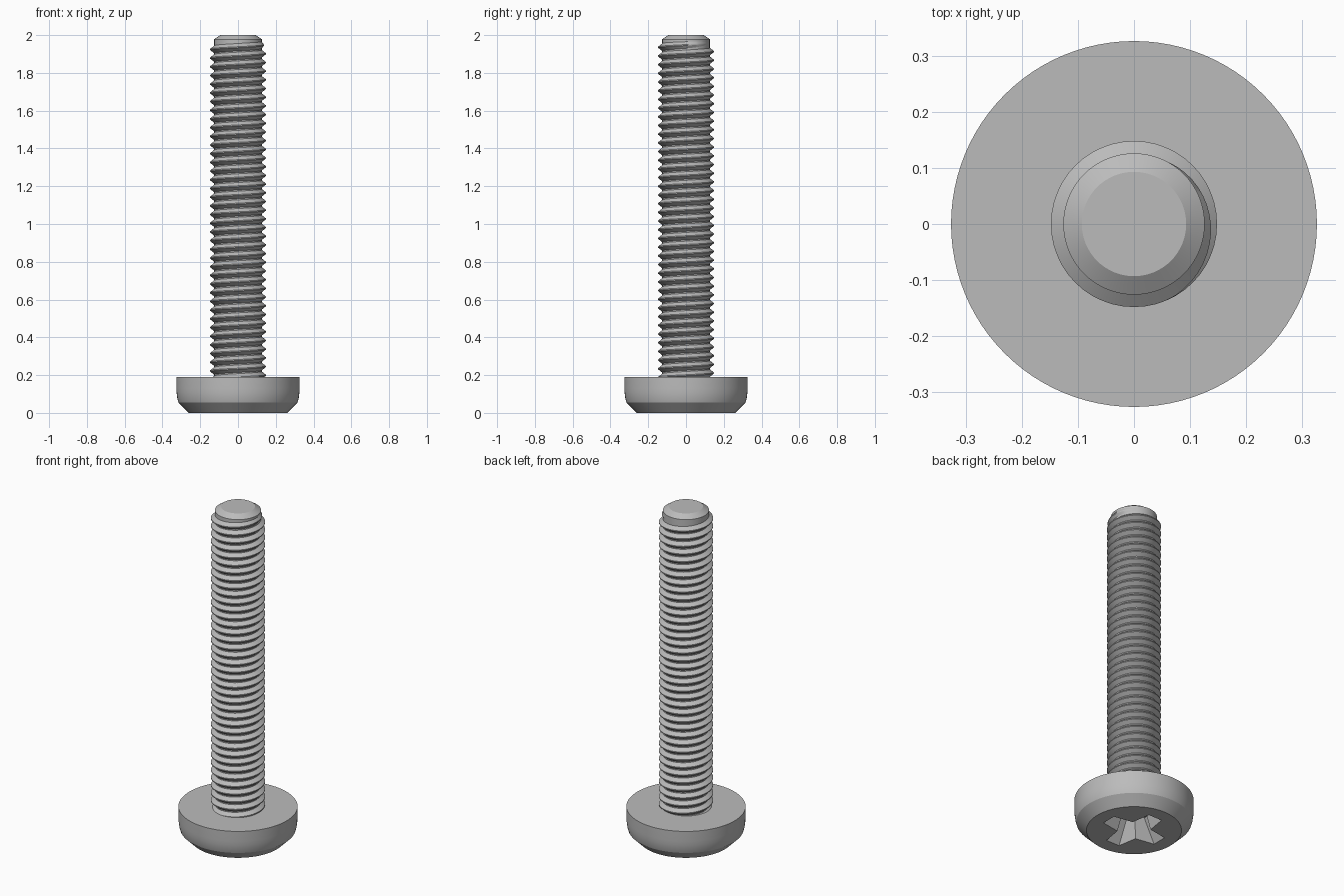
import bpy
import bmesh
from math import cos, sin, pi, radians

if "Cube" in bpy.data.objects:
    bpy.data.objects.remove(bpy.data.objects["Cube"], do_unlink=True)

steel = bpy.data.materials.new("grey steel")
steel.use_nodes = True
STEEL = (0.5, 0.5, 0.5, 1)
steel.diffuse_color = STEEL
steel.node_tree.nodes["Principled BSDF"].inputs["Base Color"].default_value = STEEL


def make_object(name, bm, smooth=None):
    bmesh.ops.recalc_face_normals(bm, faces=bm.faces)
    mesh = bpy.data.meshes.new(name)
    bm.to_mesh(mesh)
    bm.free()
    mesh.materials.append(steel)
    obj = bpy.data.objects.new(name, mesh)
    bpy.context.collection.objects.link(obj)
    if smooth:
        shade(obj, smooth)
    return obj


def shade(obj, angle):
    bpy.ops.object.select_all(action="DESELECT")
    obj.select_set(True)
    bpy.context.view_layer.objects.active = obj
    bpy.ops.object.shade_smooth_by_angle(angle=radians(angle))


def bridge(bm, a, b):
    for i in range(len(a)):
        j = (i + 1) % len(a)
        bm.faces.new((a[i], a[j], b[j], b[i]))


def stack(rings):
    """Closed solid from a list of equal-length point rings."""
    bm = bmesh.new()
    loops = [[bm.verts.new(p) for p in ring] for ring in rings]
    for a, b in zip(loops, loops[1:]):
        bridge(bm, a, b)
    bm.faces.new(loops[0])
    bm.faces.new(loops[-1])
    return bm


def lathe(profile, sides):
    return stack([[(r * cos(2 * pi * i / sides), r * sin(2 * pi * i / sides), z)
                   for i in range(sides)] for r, z in profile])


# Head with a bevelled drive side
head = make_object("head", lathe(
    [(0.26, 0), (0.315, 0.055), (0.321, 0.075), (0.325, 0.105),
     (0.326, 0.13), (0.326, 0.19)], 96))


# Tapered cross recess cut into the head
def cross_ring(reach, half, root, z):
    ring = []
    for k in range(4):
        c, s = cos(k * pi / 2), sin(k * pi / 2)
        for x, y in ((reach, -half), (reach, half), (root, root)):
            ring.append((x * c - y * s, x * s + y * c, z))
    return ring


cutter = make_object("recess_cutter", stack([
    cross_ring(0.187, 0.046, 0.066, -0.01),
    cross_ring(0.10, 0.032, 0.042, 0.13)]))
cut = head.modifiers.new("cross recess", "BOOLEAN")
cut.operation = "DIFFERENCE"
cut.solver = "EXACT"
cut.object = cutter
bpy.context.view_layer.objects.active = head
bpy.ops.object.modifier_apply(modifier=cut.name)
bpy.data.objects.remove(cutter, do_unlink=True)
shade(head, 25)

# Shank core with a chamfered tip
CORE = 0.126
make_object("shank", lathe(
    [(CORE, 0.17), (CORE, 1.978), (0.093, 2.0)], 64), 25)

# Helical thread that fades out at the tip
PITCH, CREST, STEPS = 0.046, 0.148, 48
Z_START, Z_END, END_ANGLE = 0.17, 1.955, pi / 3
count = int((Z_END - Z_START) / PITCH * STEPS)
sections = []
for i in range(count + 1):
    left = count - i
    angle = END_ANGLE - 2 * pi * left / STEPS
    z = Z_END - PITCH * left / STEPS
    fade = min(1, 0.02 + left / (STEPS * 0.35))
    crest = CORE + (CREST - CORE) * fade
    sections.append([(r * cos(angle), r * sin(angle), z + dz) for r, dz in (
        (CORE - 0.004, -0.5 * PITCH), (crest, -0.06 * PITCH),
        (crest, 0.06 * PITCH), (CORE - 0.004, 0.5 * PITCH))])
make_object("thread", stack(sections), 25)
